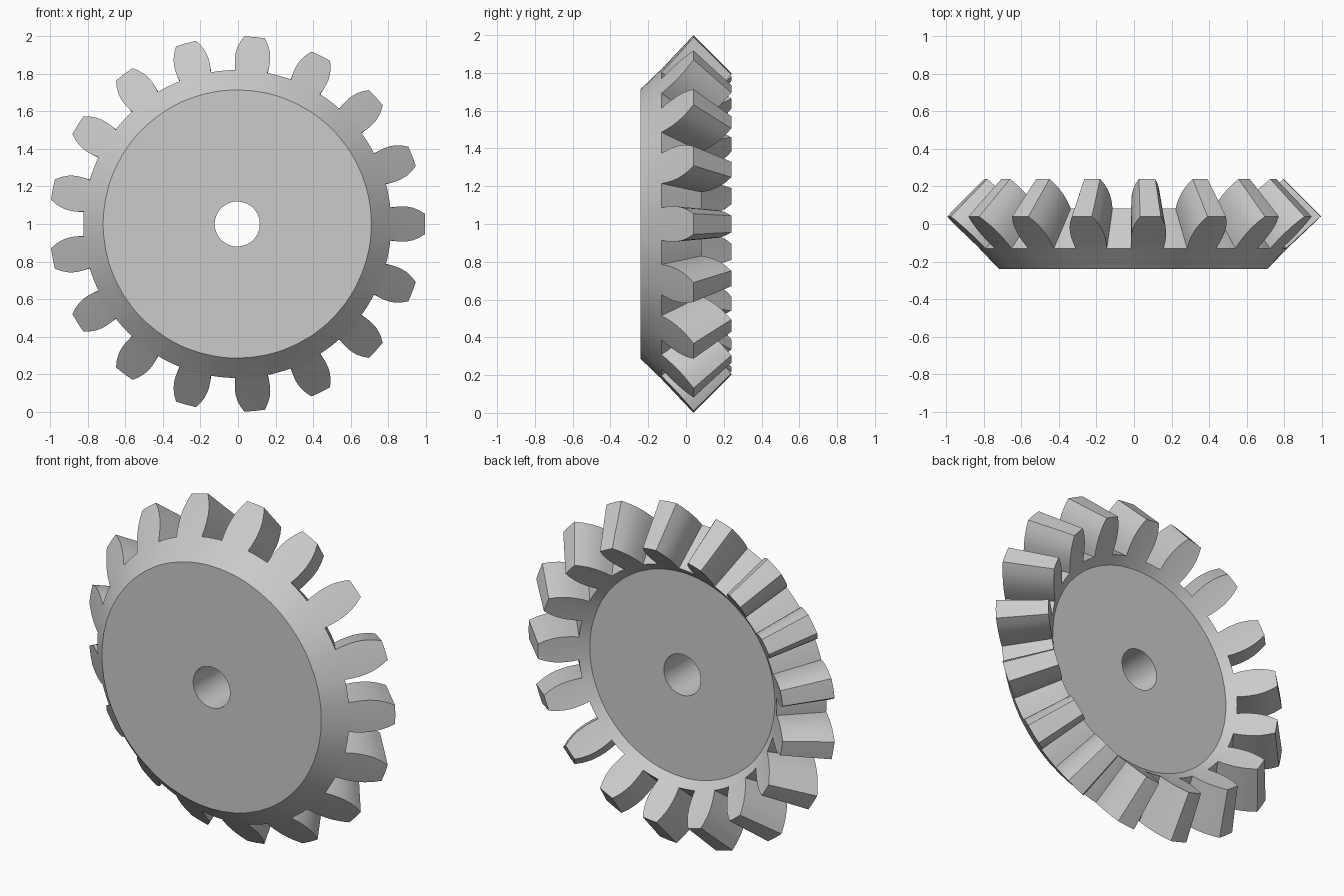
import bpy
import bmesh
from math import cos, sin, pi

cube = bpy.data.objects.get("Cube")
if cube:
    bpy.data.objects.remove(cube, do_unlink=True)

TEETH = 17
PITCH = 2 * pi / TEETH
GAP_STEPS = 4
CENTRE_X = -0.004

# Section points as (radius, depth along y)
FRONT_BORE, FRONT_RIM = (0.12, -0.24), (0.714, -0.24)
ROOT_OUT, TIP_OUT = (0.82, -0.13), (1.0, 0.04)
ROOT_IN, TIP_IN = (0.645, 0.083), (0.80, 0.24)
BACK_RIM, BACK_BORE = (0.602, 0.04), (0.12, 0.04)

# Half angle of a tooth at even steps from root to tip
FLANK = [0.105, 0.108, 0.107, 0.102, 0.092, 0.076, 0.055]

bm = bmesh.new()


def vert(point, angle):
    r, y = point
    return bm.verts.new((CENTRE_X + r * cos(angle), y, 1 + r * sin(angle)))


def patch(p, a, q, b):
    """Quad from section point p (angles a) to section point q (angles b)."""
    bm.faces.new([vert(p, a[0]), vert(p, a[1]), vert(q, b[1]), vert(q, b[0])])


def mix(p, q, t):
    return tuple(u + (v - u) * t for u, v in zip(p, q))


for i in range(TEETH):
    mid = i * PITCH
    half = FLANK[0]
    gap = PITCH - 2 * half
    angles = [mid - half, mid]
    angles += [mid + half + gap * k / GAP_STEPS for k in range(GAP_STEPS + 1)]

    # Wheel body: bore, front disc, cones and back disc
    loop = [BACK_RIM, BACK_BORE, FRONT_BORE, FRONT_RIM, ROOT_OUT]
    for k, pair in enumerate(zip(angles, angles[1:])):
        for p, q in zip(loop, loop[1:]):
            patch(p, pair, q, pair)
        patch(ROOT_IN, pair, BACK_RIM, pair)
        if k >= 2:
            patch(ROOT_OUT, pair, ROOT_IN, pair)

    # Tooth: two end faces, two curved flanks and the top land
    last = len(FLANK) - 1
    for k in range(last):
        t0, t1 = k / last, (k + 1) / last
        h0, h1 = FLANK[k], FLANK[k + 1]
        out0, out1 = mix(ROOT_OUT, TIP_OUT, t0), mix(ROOT_OUT, TIP_OUT, t1)
        in0, in1 = mix(ROOT_IN, TIP_IN, t0), mix(ROOT_IN, TIP_IN, t1)
        for s in (-1, 1):
            a, b = (mid, mid + s * h0), (mid, mid + s * h1)
            patch(out0, a, out1, b)
            patch(in0, a, in1, b)
            bm.faces.new([vert(out0, a[1]), vert(out1, b[1]),
                          vert(in1, b[1]), vert(in0, a[1])])
    for s in (-1, 1):
        land = (mid, mid + s * FLANK[-1])
        patch(TIP_OUT, land, TIP_IN, land)

bmesh.ops.remove_doubles(bm, verts=bm.verts, dist=0.0005)
bmesh.ops.recalc_face_normals(bm, faces=bm.faces)

# Single grey metal
grey = bpy.data.materials.new("grey_metal")
grey.use_nodes = True
colour = (0.6, 0.6, 0.6, 1)
grey.diffuse_color = colour
grey.node_tree.nodes["Principled BSDF"].inputs["Base Color"].default_value = colour

mesh = bpy.data.meshes.new("bevel_gear")
bm.to_mesh(mesh)
bm.free()
mesh.materials.append(grey)
gear = bpy.data.objects.new("bevel_gear", mesh)
bpy.context.collection.objects.link(gear)
bpy.ops.object.select_all(action='DESELECT')
gear.select_set(True)
bpy.context.view_layer.objects.active = gear
bpy.ops.object.shade_smooth_by_angle(angle=pi / 6)
